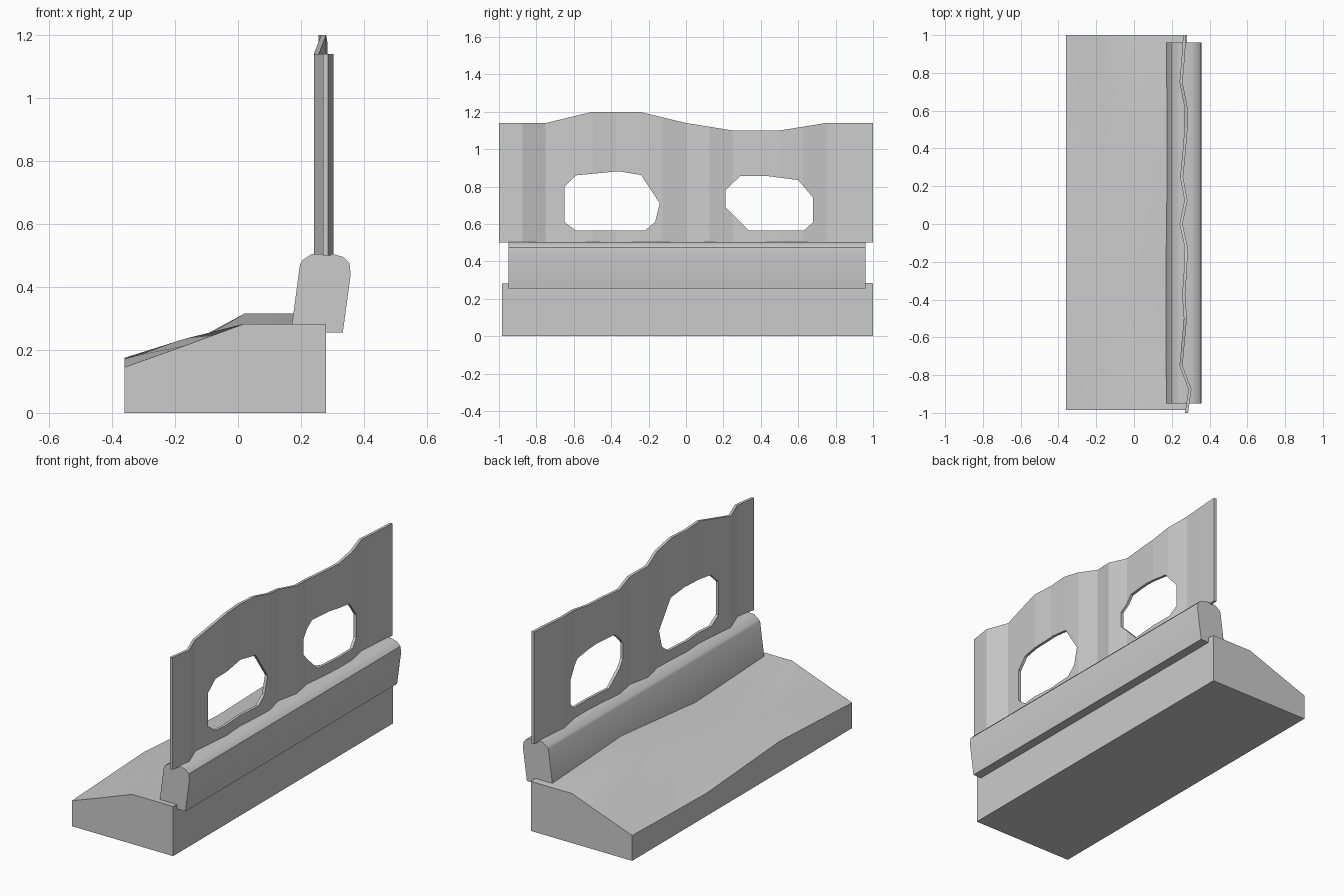
import bpy, bmesh, math

if "Cube" in bpy.data.objects:
    bpy.data.objects.remove(bpy.data.objects["Cube"])


def loft(name, sections, smooth=False):
    """Closed solid through rings of points with equal counts."""
    bm = bmesh.new()
    rings = [[bm.verts.new(p) for p in s] for s in sections]
    n = len(rings[0])
    for a, b in zip(rings, rings[1:]):
        for i in range(n):
            j = (i + 1) % n
            bm.faces.new((a[i], a[j], b[j], b[i]))
    bm.faces.new(rings[0][::-1])
    bm.faces.new(rings[-1])
    bmesh.ops.recalc_face_normals(bm, faces=bm.faces)
    me = bpy.data.meshes.new(name)
    bm.to_mesh(me)
    bm.free()
    ob = bpy.data.objects.new(name, me)
    bpy.context.collection.objects.link(ob)
    bpy.ops.object.select_all(action='DESELECT')
    ob.select_set(True)
    bpy.context.view_layer.objects.active = ob
    if smooth:
        bpy.ops.object.shade_smooth_by_angle(angle=math.radians(32))
    return ob


# sloping base with an uneven top: y, then heights at four x stations
xs = (-0.36, -0.17, 0.02, 0.28)
rows = [(-0.985, (0.145, 0.213, 0.283, 0.283)),
        (-0.33, (0.175, 0.235, 0.257, 0.257)),
        (0.33, (0.13, 0.205, 0.315, 0.315)),
        (1.0, (0.145, 0.213, 0.283, 0.283))]
loft("base", [[(-0.36, y, 0), (0.28, y, 0)] +
              [(x, y, z) for x, z in reversed(list(zip(xs, zs)))]
              for y, zs in rows], True)

# leaning rounded curb
curb = [(0.168, 0.256), (0.333, 0.256), (0.358, 0.44), (0.354, 0.475),
        (0.335, 0.495), (0.30, 0.505), (0.235, 0.505), (0.205, 0.485),
        (0.197, 0.472)]
loft("curb", [[(x, y, z) for x, z in curb] for y in (-0.95, 0.96)], True)

# thin wavy wall panel: y, centre x, top z
wall = [(-1, .278, 1.14), (-.875, .296, 1.14), (-.75, .249, 1.14),
        (-.5, .272, 1.2), (-.375, .263, 1.2), (-.25, .272, 1.2),
        (-.125, .277, 1.17), (0, .249, 1.14), (.125, .275, 1.12),
        (.25, .252, 1.1), (.375, .265, 1.1), (.5, .275, 1.1),
        (.625, .274, 1.12), (.75, .249, 1.14), (.875, .26, 1.14),
        (1, .268, 1.14)]
t = 0.008
panel = loft("wall_panel", [[(x - t, y, .5), (x + t, y, .5),
                             (x + t, y, z), (x - t, y, z)]
                            for y, x, z in wall])

# two ragged window openings
holes = [[(-.65, .80), (-.59, .86), (-.36, .882), (-.24, .862), (-.14, .71),
          (-.165, .61), (-.22, .565), (-.59, .565), (-.65, .61)],
         [(.21, .78), (.29, .857), (.43, .857), (.60, .835), (.68, .74),
          (.68, .61), (.63, .565), (.335, .565), (.21, .69)]]
for h in holes:
    cutter = loft("opening_cutter", [[(x, y, z) for y, z in h]
                                     for x in (0.1, 0.45)])
    cutter.hide_render = True
    mod = panel.modifiers.new("opening", 'BOOLEAN')
    mod.operation = 'DIFFERENCE'
    mod.solver = 'EXACT'
    mod.object = cutter
    bpy.context.view_layer.objects.active = panel
    bpy.ops.object.modifier_apply(modifier=mod.name)
    bpy.data.objects.remove(cutter)
